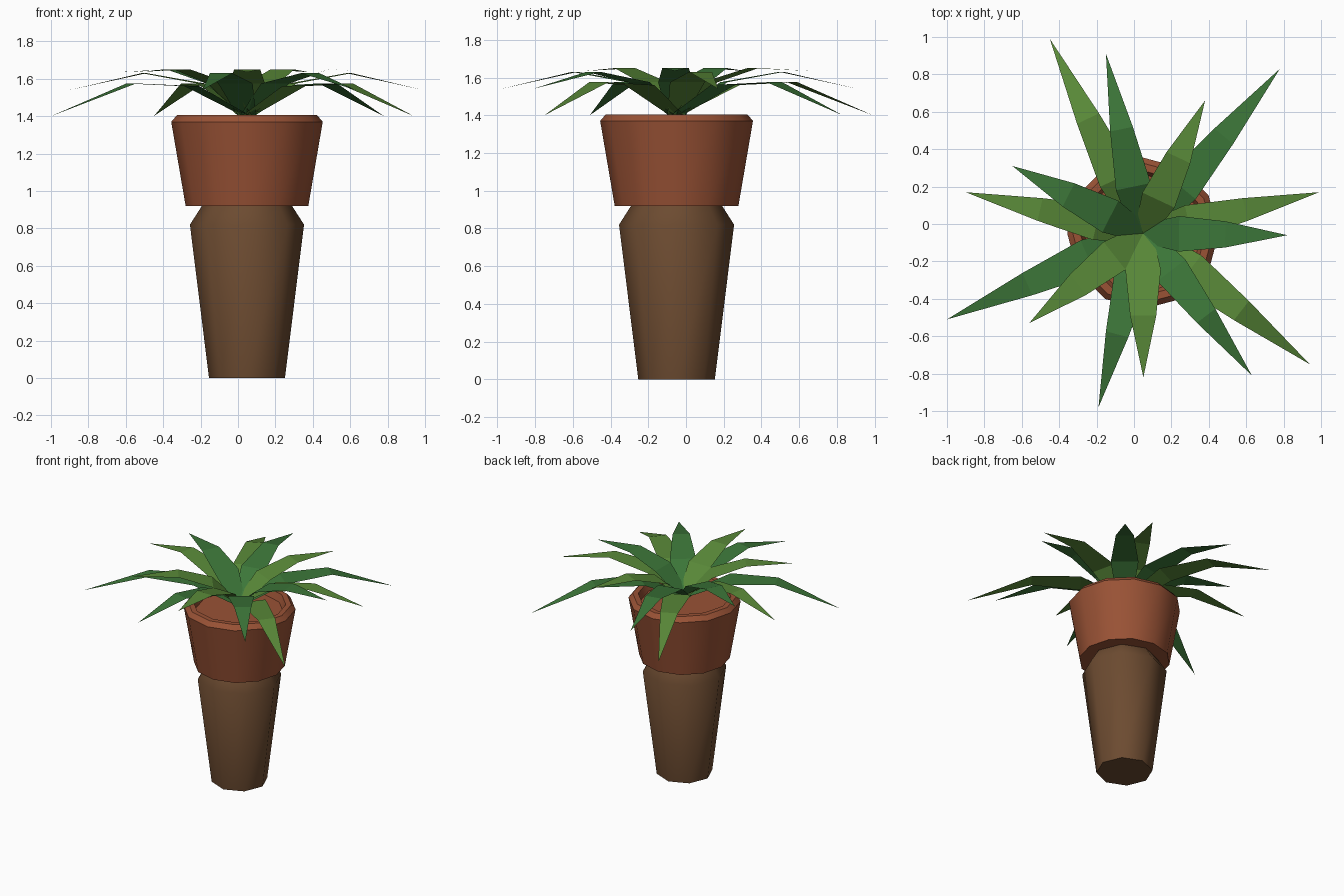
import bpy, bmesh
from math import sin, cos, pi, radians, atan2, hypot

if "Cube" in bpy.data.objects:
    bpy.data.objects.remove(bpy.data.objects["Cube"])

CX, CY = 0.048, -0.05   # shared axis of stand, pot and plant


def material(name, rgb):
    m = bpy.data.materials.new(name)
    m.diffuse_color = (*rgb, 1)
    m.use_nodes = True
    m.node_tree.nodes["Principled BSDF"].inputs["Base Color"].default_value = m.diffuse_color
    return m


def finish(name, bm, mat, smooth_angle=None):
    mesh = bpy.data.meshes.new(name)
    bm.to_mesh(mesh)
    bm.free()
    mesh.materials.append(mat)
    ob = bpy.data.objects.new(name, mesh)
    bpy.context.collection.objects.link(ob)
    if smooth_angle:
        bpy.ops.object.select_all(action='DESELECT')
        ob.select_set(True)
        bpy.context.view_layer.objects.active = ob
        bpy.ops.object.shade_smooth_by_angle(angle=radians(smooth_angle))
    return ob


def lathe(name, profile, sides, mat, smooth_angle):
    """Turn (radius, z) rings into a closed solid with flat end caps."""
    bm = bmesh.new()
    rings = [[bm.verts.new((CX + r * cos(2 * pi * i / sides),
                            CY + r * sin(2 * pi * i / sides), z))
              for i in range(sides)] for r, z in profile]
    for a, b in zip(rings, rings[1:]):
        for i in range(sides):
            j = (i + 1) % sides
            bm.faces.new((a[i], a[j], b[j], b[i]))
    bm.faces.new(rings[0][::-1])
    bm.faces.new(rings[-1])
    return finish(name, bm, mat, smooth_angle)


def leaf(name, tip, profile, mat):
    """Flat blade from the plant centre to tip; profile rows are
    (fraction of length, half width, z), ending at the point."""
    dx, dy = tip[0] - CX, tip[1] - CY
    length, ang = hypot(dx, dy), atan2(dy, dx)
    c, s = cos(ang), sin(ang)
    bm = bmesh.new()

    def vert(r, w, z):
        return bm.verts.new((CX + r * c - w * s, CY + r * s + w * c, z))

    rows = [(vert(f * length, -w, z), vert(f * length, w, z))
            for f, w, z in profile[:-1]]
    for (a, b), (d, e) in zip(rows, rows[1:]):
        bm.faces.new((a, d, e, b))
    point = vert(length, 0, profile[-1][2])
    bm.faces.new((rows[-1][0], point, rows[-1][1]))
    return finish(name, bm, mat)


brown = material("brown", (0.15, 0.07, 0.03))
clay = material("terracotta", (0.32, 0.085, 0.036))
dark = material("dark_green", (0.045, 0.18, 0.04))
light = material("light_green", (0.10, 0.25, 0.04))

# Tapered octagonal stand with chamfered shoulder
lathe("stand", [(0.203, 0), (0.305, 0.82), (0.238, 0.925)], 8, brown, 50)

# Pot with bevelled lip and recessed top
lathe("pot", [(0.328, 0.92), (0.405, 1.37), (0.375, 1.405),
              (0.335, 1.405), (0.315, 1.35)], 12, clay, 40)

# Three tiers of leaves: outer drooping, middle, inner upright
tiers = {
    "outer_leaf": (
        [(0, 0.05, 1.40), (0.28, 0.10, 1.56), (0.59, 0.065, 1.575), (1, 0, 1.40)],
        [(-1.0, -0.51, dark), (0.94, -0.75, light),
         (0.78, 0.83, dark), (-0.45, 0.99, light)]),
    "middle_leaf": (
        [(0, 0.05, 1.40), (0.26, 0.095, 1.575), (0.58, 0.062, 1.63), (1, 0, 1.54)],
        [(-0.90, 0.17, light), (0.99, 0.17, light), (-0.19, -0.98, dark),
         (-0.15, 0.91, dark), (0.63, -0.81, dark)]),
    "inner_leaf": (
        [(0, 0.05, 1.40), (0.25, 0.095, 1.575), (0.57, 0.07, 1.65), (1, 0, 1.635)],
        [(-0.65, 0.31, dark), (0.38, 0.66, light), (0.82, -0.06, dark),
         (0.05, -0.82, light), (-0.56, -0.53, light)]),
}
for tier, (profile, tips) in tiers.items():
    for n, (x, y, mat) in enumerate(tips, 1):
        leaf(f"{tier}_{n}", (x, y), profile, mat)
